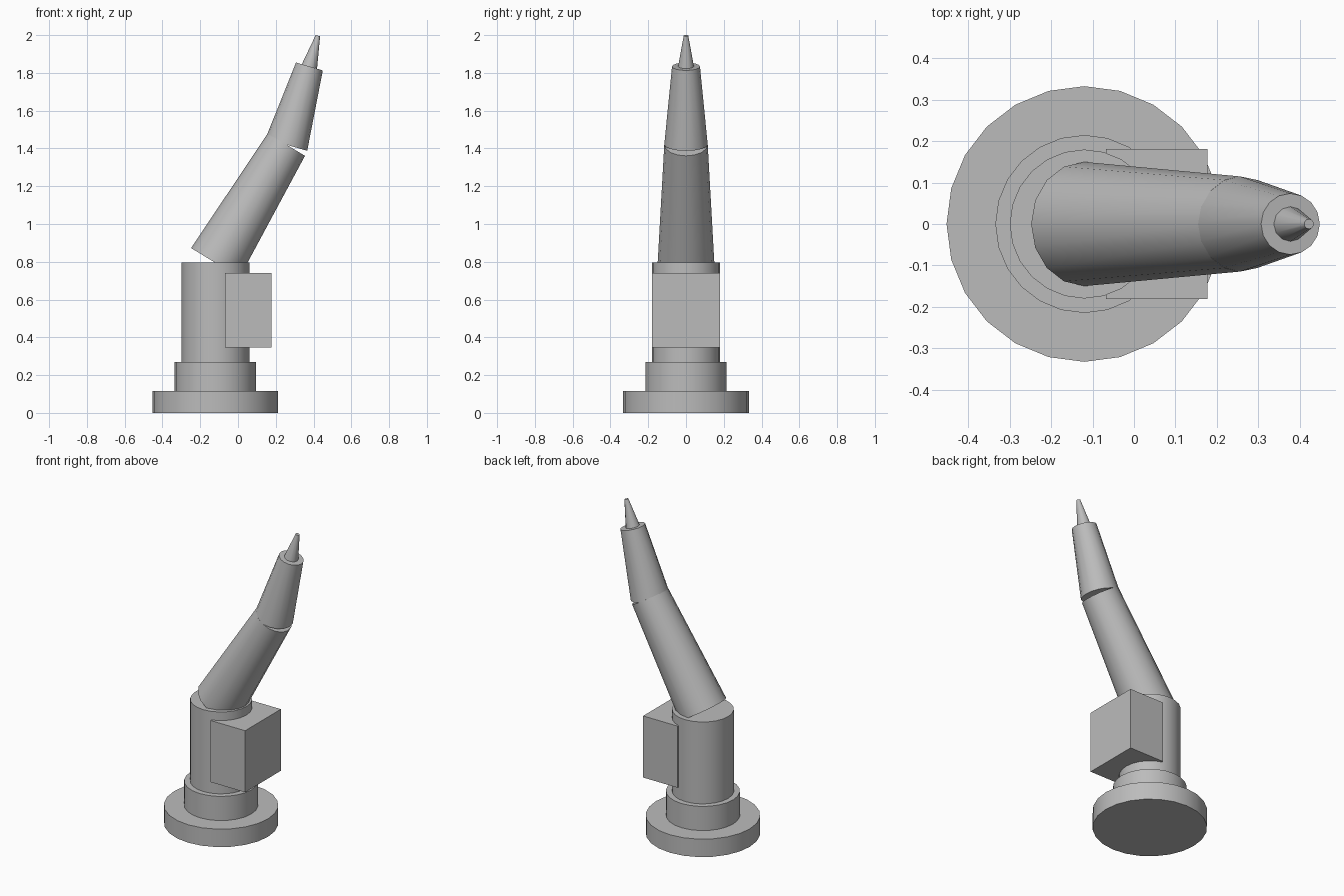
import bpy
import math
from mathutils import Vector

cube = bpy.data.objects.get("Cube")
if cube:
    bpy.data.objects.remove(cube, do_unlink=True)

# Single plain grey finish
grey = bpy.data.materials.new("plain_grey")
grey.use_nodes = True
grey.diffuse_color = (0.5, 0.5, 0.5, 1)
grey.node_tree.nodes["Principled BSDF"].inputs["Base Color"].default_value = (0.5, 0.5, 0.5, 1)


def finish(name):
    obj = bpy.context.object
    obj.name = name
    obj.data.materials.append(grey)
    return obj


def tapered(name, start, end, r_start, r_end, sides):
    """Closed cone frustum running from start to end."""
    start, end = Vector(start), Vector(end)
    axis = end - start
    bpy.ops.mesh.primitive_cone_add(
        vertices=sides, radius1=r_start, radius2=r_end, depth=axis.length,
        location=(start + end) / 2,
        rotation=(0, math.atan2(axis.x, axis.z), 0))
    bpy.ops.object.shade_smooth_by_angle(angle=math.radians(35))
    return finish(name)


# Stepped pedestal, stacked on one vertical axis
PIVOT_X = -0.12
for name, bottom, top, radius in (
        ("base_plate", 0, 0.115, 0.333),
        ("base_collar", 0.115, 0.27, 0.215),
        ("column", 0.27, 0.795, 0.18)):
    tapered(name, (PIVOT_X, 0, bottom), (PIVOT_X, 0, top), radius, radius, 24)

# Motor housing on the side of the column
bpy.ops.mesh.primitive_cube_add(size=1, location=(0.055, 0, 0.5425))
housing = finish("motor_housing")
housing.scale = (0.245, 0.362, 0.395)
bpy.ops.object.transform_apply(location=False, rotation=False, scale=True)

# Jointed arm: each link tapers and leans less than the one below
shoulder = (PIVOT_X, 0, 0.795)
elbow = (0.256, 0, 1.42)
wrist = (0.378, 0, 1.834)
tip = (0.423, 0, 1.997)
tapered("lower_arm", shoulder, elbow, 0.15, 0.115, 16)
tapered("upper_arm", elbow, wrist, 0.115, 0.074, 16)
tapered("tool_tip", wrist, tip, 0.042, 0.012, 12)
